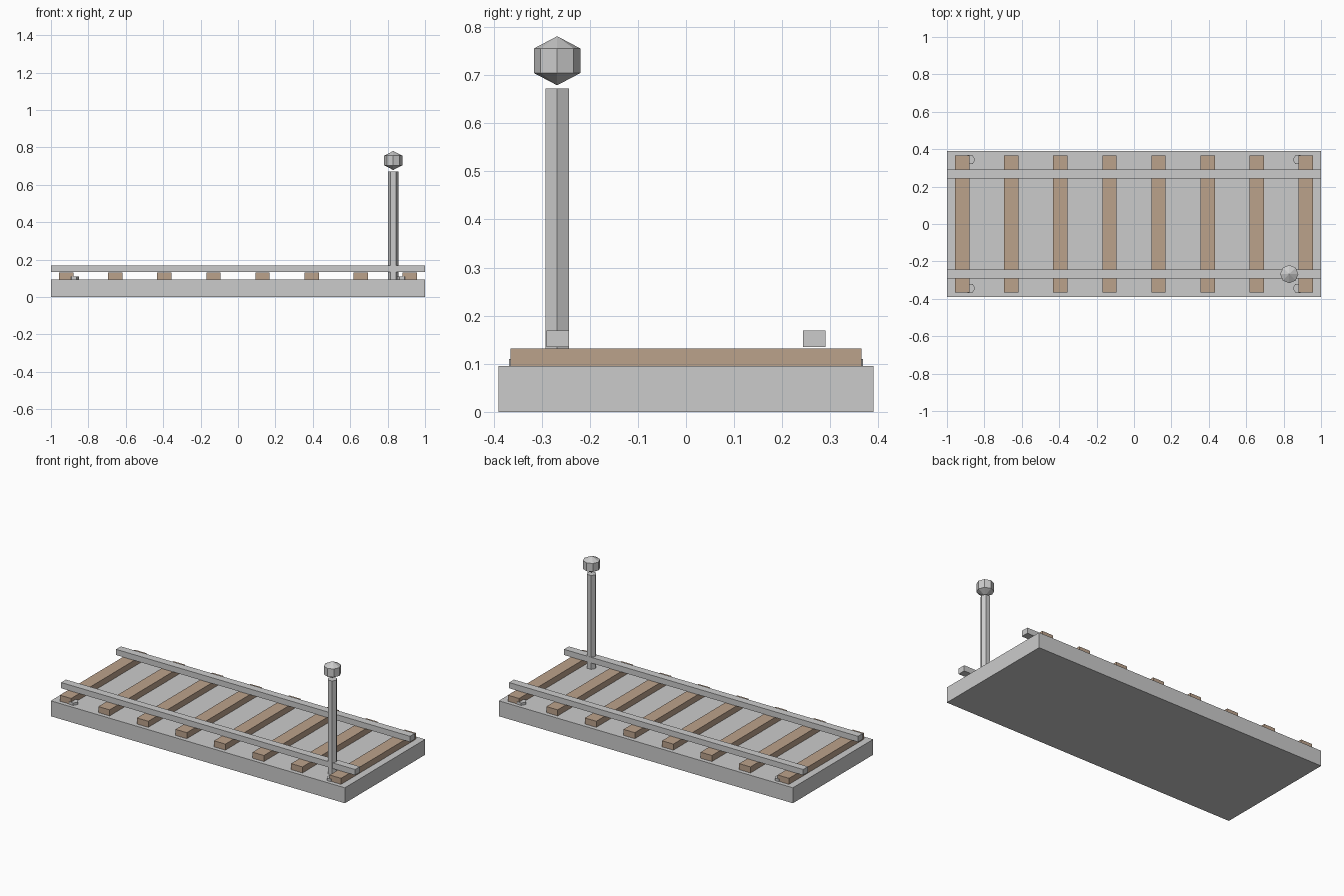
import bpy

if "Cube" in bpy.data.objects:
    bpy.data.objects.remove(bpy.data.objects["Cube"])

wood = bpy.data.materials.new("wood")
wood.diffuse_color = (0.5, 0.36, 0.26, 1)
wood.use_nodes = True
wood.node_tree.nodes["Principled BSDF"].inputs["Base Color"].default_value = wood.diffuse_color


def box(name, center, size, mat=None):
    bpy.ops.mesh.primitive_cube_add(size=1, location=center)
    ob = bpy.context.object
    ob.name = name
    ob.scale = size
    bpy.ops.object.transform_apply(location=False, rotation=False, scale=True)
    if mat:
        ob.data.materials.append(mat)
    return ob


def hex_prism(name, x, y, z0, z1, radius):
    # six sides, corners pointing along x
    bpy.ops.mesh.primitive_cylinder_add(vertices=6, radius=radius, depth=z1 - z0,
                                        location=(x, y, (z0 + z1) / 2),
                                        rotation=(0, 0, 1.5707963))
    bpy.context.object.name = name


# Ballast slab
BED = 0.095
box("track_bed", (0, 0, BED / 2), (2, 0.78, BED))

# Wooden sleepers
for i in range(8):
    box(f"sleeper_{i + 1}", (-0.918 + i * 1.836 / 7, 0, BED + 0.0185),
        (0.077, 0.73, 0.037), wood)

# Rails
for side, y in (("front", -0.267), ("back", 0.267)):
    box(f"rail_{side}", (0, y, 0.152), (2, 0.047, 0.035))

# Corner bolts, partly under the end sleepers
for sx in (-1, 1):
    for sy in (-1, 1):
        hex_prism("corner_bolt", sx * 0.877, sy * 0.344, BED, 0.11, 0.028)

# Signal post and faceted lamp
hex_prism("signal_post", 0.83, -0.268, BED, 0.672, 0.028)
bpy.ops.mesh.primitive_uv_sphere_add(segments=8, ring_count=2, radius=1,
                                     location=(0.83, -0.268, 0.73))
lamp = bpy.context.object
lamp.name = "signal_lamp"
lamp.scale = (0.056, 0.056, 0.051)
bpy.ops.object.transform_apply(location=False, rotation=False, scale=True)
